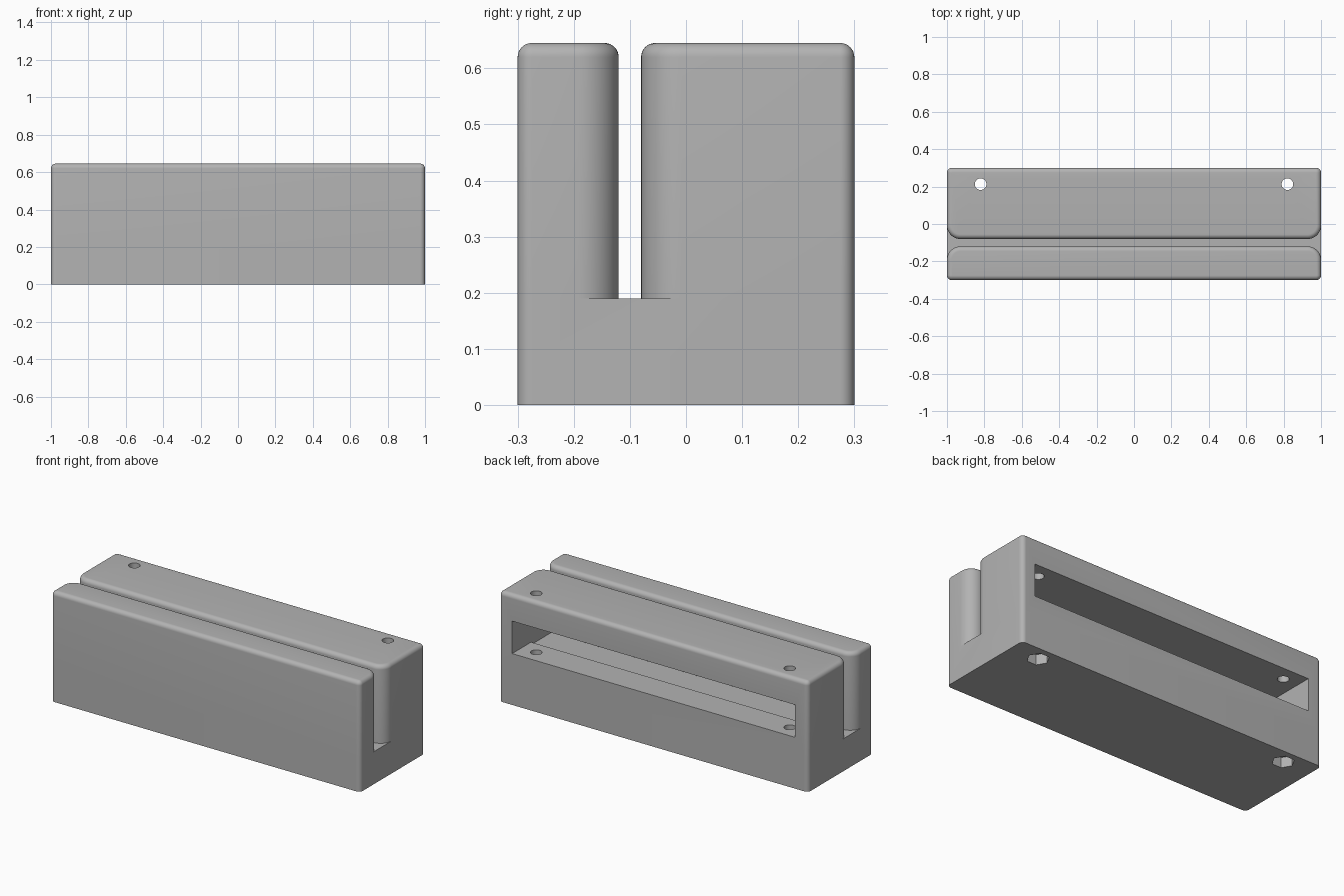
import bpy, bmesh
from math import sin, cos, pi

cube = bpy.data.objects.get("Cube")
if cube:
    bpy.data.objects.remove(cube, do_unlink=True)

TOP, FLOOR = 0.645, 0.19          # body height, slot floor height
EDGE, FLARE = 0.026, 0.072        # outer rounding, slot mouth rounding
HOLE_X, HOLE_Y = 0.82, 0.213

grey = bpy.data.materials.new("light grey")
grey.use_nodes = True
COLOUR = (0.45, 0.45, 0.45, 1)
grey.diffuse_color = COLOUR
grey.node_tree.nodes["Principled BSDF"].inputs["Base Color"].default_value = COLOUR


def outline(y0, y1, r_front, r_back, inset=0.0, seg=12):
    """Plan outline with rounded corners, shrunk by inset."""
    pts = []
    for i, (sx, y, sy, r) in enumerate([(1, y1, 1, r_back), (-1, y1, 1, r_back),
                                        (-1, y0, -1, r_front), (1, y0, -1, r_front)]):
        for k in range(seg + 1):
            a = (i + k / seg) * pi / 2
            pts.append((sx * (1 - r) + (r - inset) * cos(a),
                        y - sy * r + (r - inset) * sin(a)))
    return pts


def loft(name, rings):
    """Closed solid through (outline, z) rings."""
    bm = bmesh.new()
    loops = [[bm.verts.new((x, y, z)) for x, y in pts] for pts, z in rings]
    for low, high in zip(loops, loops[1:]):
        n = len(low)
        for i in range(n):
            j = (i + 1) % n
            bm.faces.new((low[i], low[j], high[j], high[i]))
    bm.faces.new(loops[0][::-1])
    bm.faces.new(loops[-1])
    me = bpy.data.meshes.new(name)
    bm.to_mesh(me)
    bm.free()
    me.materials.append(grey)
    ob = bpy.data.objects.new(name, me)
    bpy.context.collection.objects.link(ob)
    return ob


def block(name, y0, y1, r_front, r_back, steps=8):
    """Upright wall with a rounded top edge."""
    rings = [(outline(y0, y1, r_front, r_back), FLOOR)]
    round_over = EDGE - 0.001
    for k in range(steps + 1):
        a = k / steps * pi / 2
        rings.append((outline(y0, y1, r_front, r_back, round_over * (1 - cos(a))),
                      TOP - round_over + round_over * sin(a)))
    return loft(name, rings)


def prism(name, sides, radius, x, y, z0, z1):
    ring = [(x + radius * cos(2 * pi * i / sides), y + radius * sin(2 * pi * i / sides))
            for i in range(sides)]
    return loft(name, [(ring, z0), (ring, z1)])


def box(name, x, y0, y1, z0, z1):
    ring = [(-x, y0), (x, y0), (x, y1), (-x, y1)]
    return loft(name, [(ring, z0), (ring, z1)])


def combine(target, tool, operation):
    mod = target.modifiers.new(operation, 'BOOLEAN')
    mod.operation, mod.solver, mod.object = operation, 'EXACT', tool
    bpy.context.view_layer.objects.active = target
    bpy.ops.object.modifier_apply(modifier=mod.name)
    bpy.data.objects.remove(tool, do_unlink=True)


# Base with the two walls either side of the slot
base_ring = outline(-0.3, 0.3, EDGE, EDGE)
body = loft("reader_body", [(base_ring, 0), (base_ring, FLOOR)])
combine(body, block("front_wall", -0.3, -0.12, EDGE, FLARE), 'UNION')
combine(body, block("rear_wall", -0.08, 0.3, FLARE, EDGE), 'UNION')

# Rear compartment with a mounting ledge in front of a slightly lower floor
combine(body, box("compartment", 0.915, -0.06, 0.4, 0.3, 0.49), 'DIFFERENCE')
combine(body, box("lower_floor", 0.915, -0.06, 0.125, 0.285, 0.4), 'DIFFERENCE')

# Screw holes right through, with hexagonal nut pockets underneath
for side in (-1, 1):
    x = side * HOLE_X
    combine(body, prism("screw_hole", 32, 0.031, x, HOLE_Y, -0.1, 0.8), 'DIFFERENCE')
    combine(body, prism("nut_pocket", 6, 0.06, x, HOLE_Y, -0.1, 0.06), 'DIFFERENCE')

# Smooth the rounded edges only
bpy.ops.object.select_all(action='DESELECT')
body.select_set(True)
bpy.context.view_layer.objects.active = body
bpy.ops.object.shade_smooth_by_angle(angle=pi / 6)
